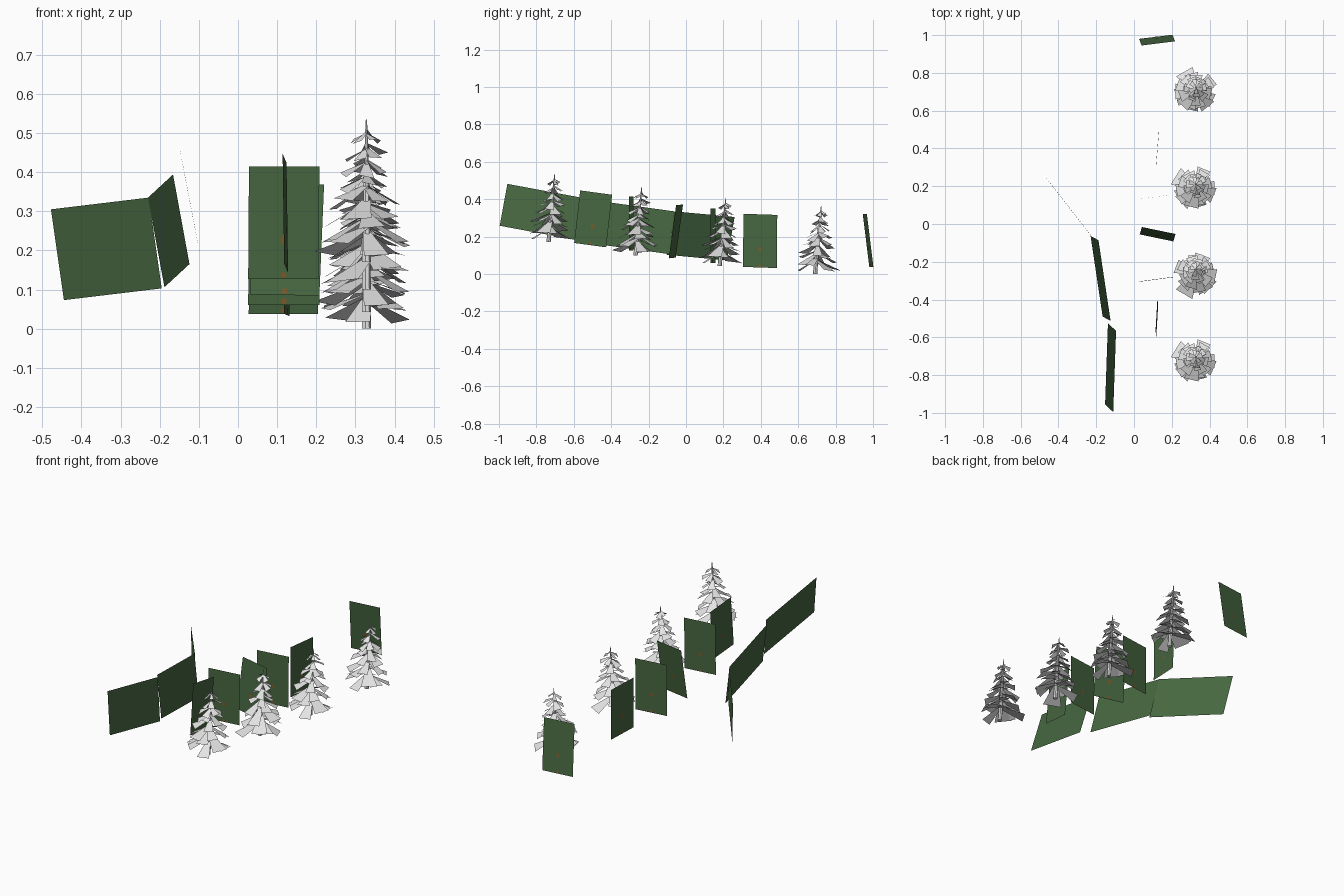
import bpy, math, random
from mathutils import Vector

if "Cube" in bpy.data.objects:
    bpy.data.objects.remove(bpy.data.objects["Cube"])


def material(name, rgb):
    m = bpy.data.materials.new(name)
    m.diffuse_color = (*rgb, 1)
    m.use_nodes = True
    m.node_tree.nodes["Principled BSDF"].inputs["Base Color"].default_value = m.diffuse_color
    return m


LEAF = material("hedge green", (0.062, 0.135, 0.052))
BUD = material("flower brown", (0.22, 0.095, 0.02))
PALE = material("pale grey", (0.78, 0.78, 0.78))


def make(name, verts, faces, mats, indices=None):
    me = bpy.data.meshes.new(name)
    me.from_pydata([tuple(v) for v in verts], [], faces)
    for m in mats:
        me.materials.append(m)
    if indices:
        for p, i in zip(me.polygons, indices):
            p.material_index = i
    me.update()
    ob = bpy.data.objects.new(name, me)
    bpy.context.collection.objects.link(ob)
    return ob


def panel(name, tl, tr, bl, flowers=True):
    """Flat foliage card from three corners, with small flower plates on both sides."""
    tl, tr, bl = Vector(tl), Vector(tr), Vector(bl)
    across, up = tr - tl, tl - bl
    verts = [bl, bl + across, tr, tl]
    faces, idx = [(0, 1, 2, 3)], [0]
    if flowers:
        n = across.cross(up).normalized()
        a, u = across.normalized(), up.normalized()
        for v, w, h in ((0.35, 0.009, 0.013), (0.035, 0.008, 0.008)):
            for side in (1, -1):
                c = bl + across * 0.5 + up * v + n * 0.0015 * side
                s = len(verts)
                for k in range(6):
                    t = side * k * math.pi / 3
                    verts.append(c + a * w * math.cos(t) + u * h * math.sin(t))
                faces.append(tuple(range(s, s + 6)))
                idx.append(1)
    make(name, verts, faces, [LEAF, BUD], idx)


# Shrub cards facing front and back
panel("shrub_card_rear", (0.040, 0.945, 0.322), (0.217, 0.967, 0.322), (0.027, 0.980, 0.037))
panel("shrub_card_rear_middle", (0.028, 0.132, 0.350), (0.210, 0.157, 0.350), (0.026, 0.132, 0.060))
panel("shrub_card_middle", (0.042, -0.016, 0.372), (0.220, -0.053, 0.368), (0.030, -0.055, 0.088))
panel("shrub_card_front_middle", (0.028, -0.304, 0.415), (0.208, -0.280, 0.415), (0.026, -0.306, 0.127))

# Shrub cards facing sideways
panel("shrub_side_card_rear", (0.116, 0.307, 0.322), (0.131, 0.488, 0.316), (0.117, 0.305, 0.038))
panel("shrub_side_card_front", (0.114, -0.566, 0.447), (0.124, -0.395, 0.424), (0.118, -0.598, 0.166))

# Long hedge wall in three sections
panel("hedge_front", (-0.153, -0.955, 0.482), (-0.138, -0.525, 0.402), (-0.110, -0.996, 0.258), False)
panel("hedge_middle", (-0.166, -0.490, 0.394), (-0.230, -0.063, 0.335), (-0.124, -0.513, 0.165), False)
panel("hedge_rear", (-0.228, -0.062, 0.335), (-0.478, 0.260, 0.305), (-0.195, -0.103, 0.103), False)


def tree(name, x, y, z, turn):
    """Conifer: tapered leaning trunk with tiers of drooping branch cards."""
    rnd = random.Random(7)
    verts, faces = [], []
    height, lean = 0.365, 0.033

    def axis(h):
        return Vector((x, y + lean * h / height, z + h))

    # trunk rings
    rings, sides = ((0, 0.012), (0.18, 0.008), (0.32, 0.004), (height, 0.0015)), 7
    for h, r in rings:
        for k in range(sides):
            t = 2 * math.pi * k / sides
            verts.append(axis(h) + Vector((r * math.cos(t), r * math.sin(t), 0)))
    for j in range(len(rings) - 1):
        for k in range(sides):
            a, b = j * sides + k, j * sides + (k + 1) % sides
            faces.append((a, b, b + sides, a + sides))
    faces.append(tuple(range(sides - 1, -1, -1)))
    faces.append(tuple(range((len(rings) - 1) * sides, len(rings) * sides)))

    # branch cards, tier by tier
    tiers = 8
    for i in range(tiers):
        f = i / (tiers - 1)
        for k in range(5):
            ang = turn + i * 0.9 + k * 2 * math.pi / 5 + rnd.uniform(-0.2, 0.2)
            length = (0.112 * (1 - f) + 0.036 * f) * rnd.uniform(0.82, 1.18)
            root = 0.082 + 0.25 * f + rnd.uniform(-0.008, 0.008)
            drop = min(length * rnd.uniform(0.35, 0.7), root - 0.012)
            wide = length * rnd.uniform(0.32, 0.45)
            tilt = rnd.uniform(-0.006, 0.006)
            out = Vector((math.cos(ang), math.sin(ang), 0))
            side = Vector((-out.y, out.x, 0))
            c = axis(root)
            tip = c + out * length - Vector((0, 0, drop))
            s = len(verts)
            verts += [c + side * wide * 0.3, c - side * wide * 0.3,
                      tip - side * wide - Vector((0, 0, tilt)),
                      tip + side * wide + Vector((0, 0, tilt))]
            faces.append((s, s + 1, s + 2, s + 3))
    make(name, verts, faces, [PALE])


# Row of conifers descending a slope
for i, (y, z, turn) in enumerate(((-0.735, 0.17, 0.1), (-0.27, 0.10, 1.7),
                                  (0.18, 0.042, 0.1), (0.69, 0.0, -0.4))):
    tree(f"conifer_{i + 1}", 0.328, y, z, turn)
